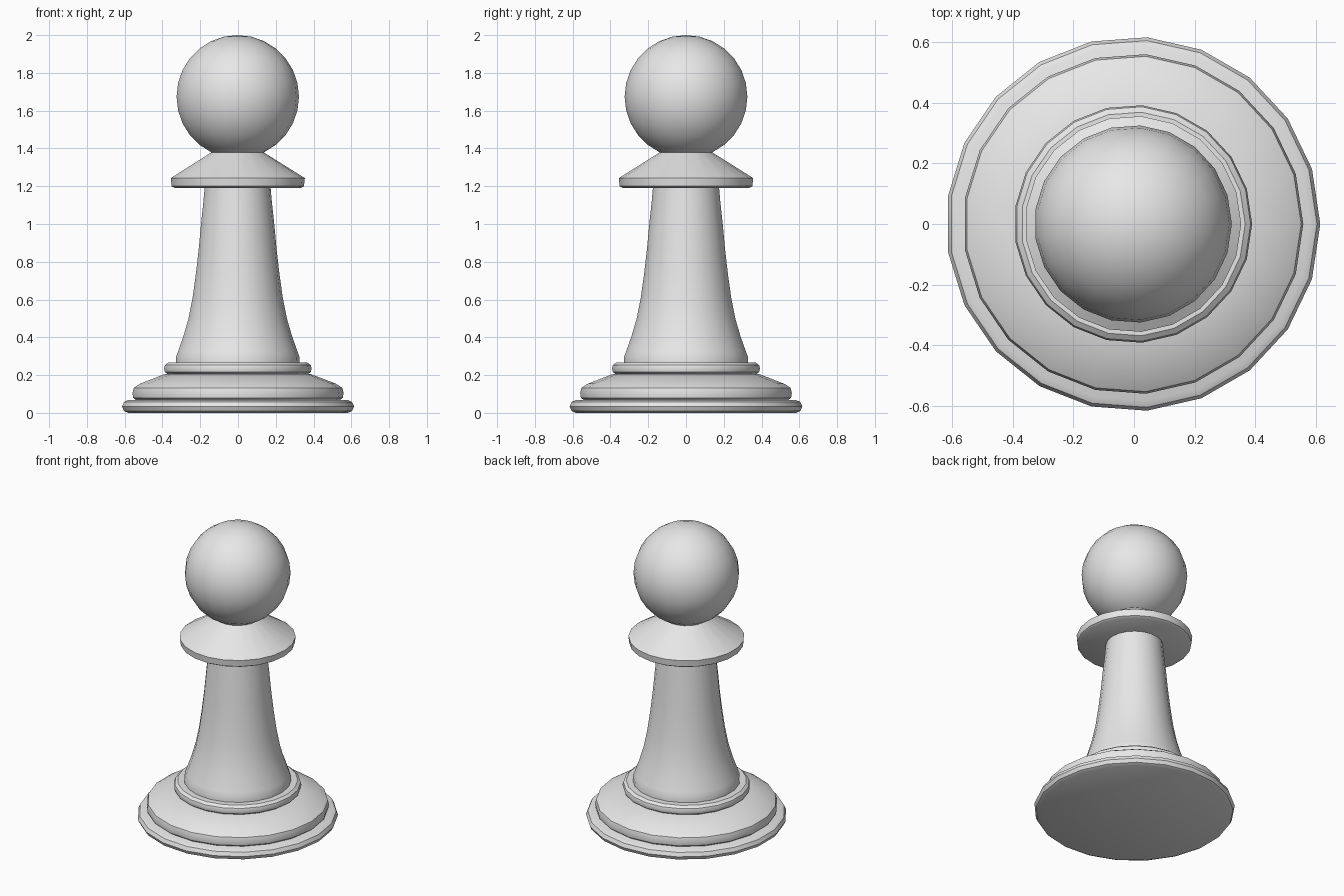
import bpy, bmesh, math

cube = bpy.data.objects.get("Cube")
if cube:
    bpy.data.objects.remove(cube, do_unlink=True)

SIDES = 21
AXIS_X = -0.003  # an odd side count shifts the axis slightly off centre

stone = bpy.data.materials.new("plain_grey")
stone.use_nodes = True
GREY = (0.8, 0.8, 0.8, 1)
stone.diffuse_color = GREY
stone.node_tree.nodes["Principled BSDF"].inputs["Base Color"].default_value = GREY


def lathe(name, profile):
    """Turn a bottom-to-top (radius, height) profile around the axis."""
    bm = bmesh.new()
    verts = [bm.verts.new((r, 0, z)) for r, z in profile]
    edges = [bm.edges.new(pair) for pair in zip(verts, verts[1:])]
    bmesh.ops.spin(bm, geom=verts + edges, cent=(0, 0, 0), axis=(0, 0, 1),
                   angle=math.tau, steps=SIDES, use_merge=True)
    bmesh.ops.remove_doubles(bm, verts=bm.verts, dist=0.0002)
    bmesh.ops.recalc_face_normals(bm, faces=bm.faces)
    mesh = bpy.data.meshes.new(name)
    bm.to_mesh(mesh)
    bm.free()
    mesh.materials.append(stone)
    obj = bpy.data.objects.new(name, mesh)
    obj.location.x = AXIS_X
    bpy.context.collection.objects.link(obj)
    bpy.ops.object.select_all(action="DESELECT")
    obj.select_set(True)
    bpy.context.view_layer.objects.active = obj
    bpy.ops.object.shade_smooth_by_angle(angle=math.radians(32))
    return obj


# Stepped base
lathe("base_foot", [(0, 0), (0.585, 0), (0.607, 0.01), (0.618, 0.033),
                    (0.607, 0.058), (0.585, 0.068), (0, 0.068)])
lathe("base_step", [(0, 0.066), (0.54, 0.066), (0.558, 0.08), (0.562, 0.105),
                    (0.555, 0.133), (0.52, 0.155), (0.39, 0.205), (0, 0.205)])
lathe("base_ring", [(0, 0.203), (0.37, 0.203), (0.388, 0.216), (0.393, 0.235),
                    (0.388, 0.253), (0.37, 0.267), (0, 0.267)])

# Tapering stem
lathe("stem", [(0, 0.265), (0.33, 0.265), (0.329, 0.295), (0.318, 0.325),
               (0.288, 0.41), (0.262, 0.50), (0.24, 0.61), (0.222, 0.74),
               (0.207, 0.87), (0.195, 1.0), (0.182, 1.12), (0.175, 1.2),
               (0, 1.2)])

# Flared collar under the head
lathe("collar", [(0, 1.19), (0.335, 1.19), (0.352, 1.2), (0.357, 1.243),
                 (0.13, 1.385), (0, 1.385)])

# Round head
RADIUS, STEPS = 0.326, 14
lathe("head", [(RADIUS * math.sin(math.pi * i / STEPS),
                2 - RADIUS - RADIUS * math.cos(math.pi * i / STEPS))
               for i in range(STEPS + 1)])
